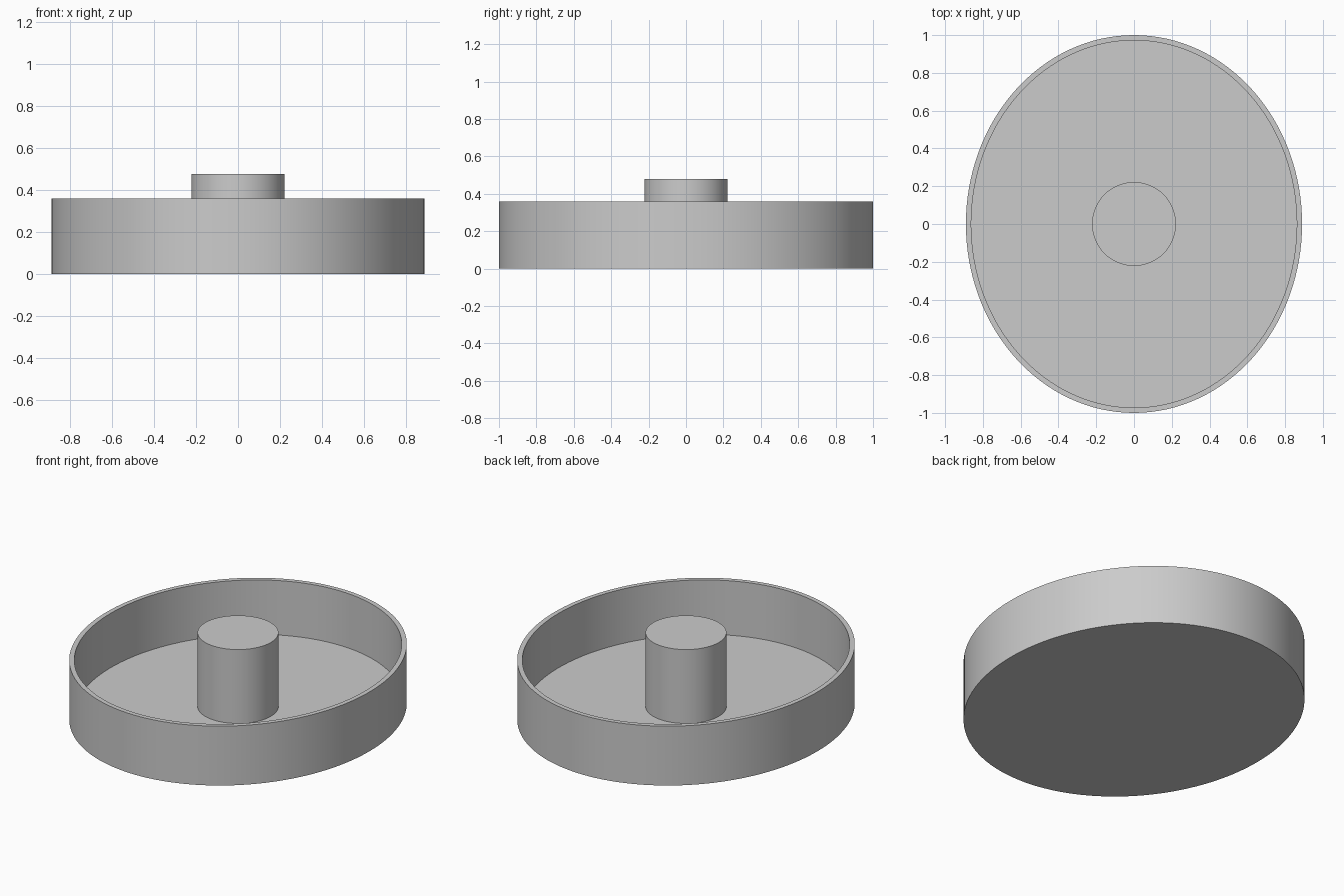
import bpy
import bmesh
from math import cos, sin, pi, radians

cube = bpy.data.objects.get("Cube")
if cube:
    bpy.data.objects.remove(cube, do_unlink=True)

SEGMENTS = 128
RX, RY = 0.89, 1.0        # outer half-widths of the oval tray
WALL, FLOOR = 0.028, 0.03
RIM_Z = 0.36
POST_R, POST_TOP = 0.222, 0.478

grey = bpy.data.materials.new("plain grey")
grey.use_nodes = True
colour = (0.6, 0.6, 0.6, 1)
grey.diffuse_color = colour
grey.node_tree.nodes["Principled BSDF"].inputs["Base Color"].default_value = colour


def oval_solid(name, profile):
    """Stack oval rings (rx, ry, z), join them with walls and cap both ends."""
    bm = bmesh.new()
    rings = []
    for rx, ry, z in profile:
        angles = [2 * pi * i / SEGMENTS for i in range(SEGMENTS)]
        rings.append([bm.verts.new((rx * cos(a), ry * sin(a), z)) for a in angles])
    for low, high in zip(rings, rings[1:]):
        for i in range(SEGMENTS):
            j = (i + 1) % SEGMENTS
            bm.faces.new((low[i], low[j], high[j], high[i]))
    bm.faces.new(rings[0][::-1])
    bm.faces.new(rings[-1])
    mesh = bpy.data.meshes.new(name)
    bm.to_mesh(mesh)
    bm.free()
    mesh.materials.append(grey)
    obj = bpy.data.objects.new(name, mesh)
    bpy.context.collection.objects.link(obj)
    bpy.ops.object.select_all(action="DESELECT")
    obj.select_set(True)
    bpy.context.view_layer.objects.active = obj
    bpy.ops.object.shade_smooth_by_angle(angle=radians(30))
    return obj


# Oval tray: outer wall, flat rim, inner wall, then the inside floor
inner_x, inner_y = RX - WALL, RY - WALL
oval_solid("oval_tray", [
    (RX, RY, 0),
    (RX, RY, RIM_Z),
    (inner_x, inner_y, RIM_Z),
    (inner_x, inner_y, FLOOR),
])

# Round post standing on the floor
oval_solid("centre_post", [
    (POST_R, POST_R, FLOOR),
    (POST_R, POST_R, POST_TOP),
])
